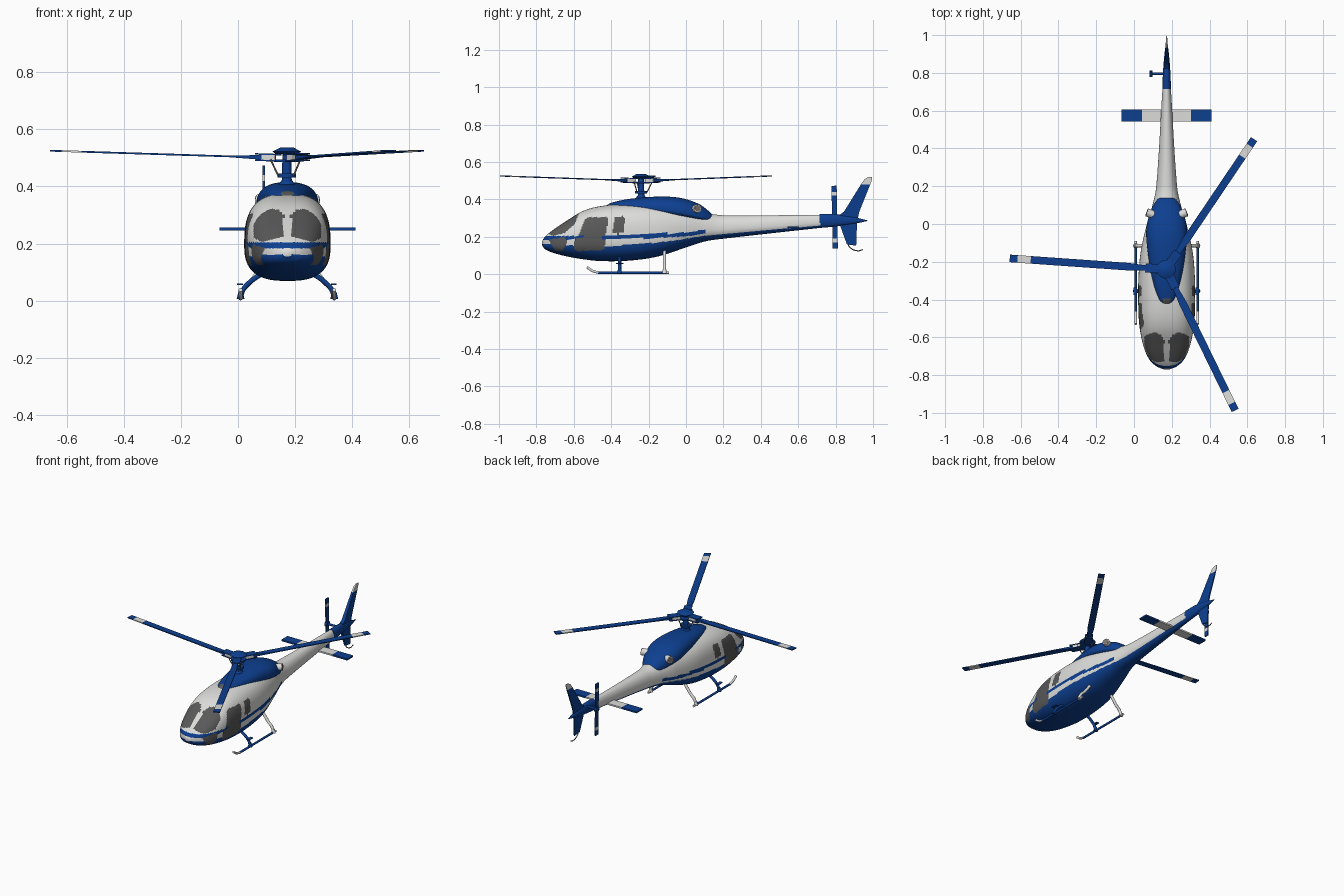
import bpy, bmesh, math
from mathutils import Matrix, Vector

cube = bpy.data.objects.get("Cube")
if cube:
    bpy.data.objects.remove(cube)

CX = 0.173  # centre line of the airframe


def material(name, rgb):
    m = bpy.data.materials.new(name)
    m.use_nodes = True
    m.diffuse_color = (*rgb, 1)
    m.node_tree.nodes["Principled BSDF"].inputs["Base Color"].default_value = (*rgb, 1)
    return m


WHITE = material("white paint", (0.72, 0.72, 0.71))
BLUE = material("blue paint", (0.004, 0.05, 0.28))
GLASS = material("grey glass", (0.1, 0.1, 0.1))
METAL = material("exhaust metal", (0.2, 0.17, 0.15))


def finish(name, bm, mats, smooth=True):
    me = bpy.data.meshes.new(name)
    bmesh.ops.recalc_face_normals(bm, faces=bm.faces)
    bm.to_mesh(me)
    bm.free()
    ob = bpy.data.objects.new(name, me)
    bpy.context.collection.objects.link(ob)
    for m in mats:
        me.materials.append(m)
    if smooth:
        bpy.ops.object.select_all(action="DESELECT")
        ob.select_set(True)
        bpy.context.view_layer.objects.active = ob
        bpy.ops.object.shade_smooth_by_angle(angle=math.radians(40))
    return ob


def interp(rows, y):
    """Smooth interpolation of station rows keyed by their first value."""
    y = min(max(y, rows[0][0]), rows[-1][0])
    i = next(k for k in range(len(rows) - 1) if y <= rows[k + 1][0])
    a, b = rows[i], rows[i + 1]
    h = b[0] - a[0]
    t = (y - a[0]) / h

    def slope(k, c):
        p, q = rows[max(k - 1, 0)], rows[min(k + 1, len(rows) - 1)]
        return (q[c] - p[c]) / (q[0] - p[0])
    return [a[c] * (1 + 2 * t) * (1 - t) ** 2 + b[c] * t * t * (3 - 2 * t)
            + h * (slope(i, c) * t * (1 - t) ** 2 - slope(i + 1, c) * t * t * (1 - t))
            for c in range(1, len(a))]


def loft(name, rows, rings, around, mats, power, mid, paint=None):
    """Skin of rounded sections; rows hold y, bottom, top, half width."""
    bm = bmesh.new()
    y0, y1 = rows[0][0], rows[-1][0]
    loops = []
    for i in range(rings + 1):
        y = y0 + (y1 - y0) * (i / rings) ** 1.4
        zb, zt, hw = interp(rows, y)
        zm, e = zb + mid * (zt - zb), 2 / power(y)
        loop = []
        for j in range(around):
            a = 2 * math.pi * (j + 0.5) / around
            c, s = math.cos(a), math.sin(a)
            x = math.copysign(abs(c) ** e, c) * hw
            z = zm + math.copysign(abs(s) ** e, s) * ((zt - zm) if s > 0 else (zm - zb))
            loop.append(bm.verts.new((CX + x, y, z)))
        loops.append(loop)
    for p, q in zip(loops, loops[1:]):
        for j in range(around):
            k = (j + 1) % around
            bm.faces.new((p[j], p[k], q[k], q[j]))
    bm.faces.new(loops[0])
    bm.faces.new(loops[-1])
    if paint:
        for f in bm.faces:
            c = f.calc_center_median()
            f.material_index = paint(abs(c.x - CX), c.y, c.z)
    return finish(name, bm, mats)


def prism(name, outline, mat, matrix=Matrix()):
    """Plate from (u, v, half thickness) points; thickness runs along x."""
    bm = bmesh.new()
    sides = [[bm.verts.new(matrix @ Vector((s * t, u, v))) for u, v, t in outline] for s in (-1, 1)]
    n = len(outline)
    for side in sides:
        bm.faces.new(side)
    for i in range(n):
        j = (i + 1) % n
        bm.faces.new((sides[0][i], sides[0][j], sides[1][j], sides[1][i]))
    return finish(name, bm, [mat], False)


def box(name, lo, hi, mat, matrix=Matrix()):
    bm = bmesh.new()
    bmesh.ops.create_cube(bm, size=1)
    for v in bm.verts:
        v.co = matrix @ Vector([l + (c + 0.5) * (h - l) for c, l, h in zip(v.co, lo, hi)])
    return finish(name, bm, [mat], False)


def rod(name, a, b, r, mat, r2=None, matrix=Matrix()):
    a, b = Vector(a), Vector(b)
    m = matrix @ Matrix.Translation((a + b) / 2) @ (b - a).to_track_quat("Z", "Y").to_matrix().to_4x4()
    bm = bmesh.new()
    bmesh.ops.create_cone(bm, cap_ends=True, segments=20, radius1=r,
                          radius2=r if r2 is None else r2, depth=(b - a).length, matrix=m)
    return finish(name, bm, [mat])


def pipe(name, points, r, mat):
    cu = bpy.data.curves.new(name, "CURVE")
    cu.dimensions, cu.bevel_depth, cu.bevel_resolution, cu.use_fill_caps = "3D", r, 3, True
    sp = cu.splines.new("BEZIER")
    sp.bezier_points.add(len(points) - 1)
    for bp, p in zip(sp.bezier_points, points):
        bp.co = p
        bp.handle_left_type = bp.handle_right_type = "AUTO"
    cu.materials.append(mat)
    ob = bpy.data.objects.new(name, cu)
    bpy.context.collection.objects.link(ob)


def inside(poly, u, v):
    hit = False
    for (a, b), (c, d) in zip(poly, poly[1:] + poly[:1]):
        if (b > v) != (d > v) and u < a + (v - b) * (c - a) / (d - b):
            hit = not hit
    return hit


# Fuselage with painted windows and stripes
BODY = [(-0.77, .155, .175, .015), (-0.755, .135, .2, .052), (-0.72, .118, .23, .09),
        (-0.65, .098, .278, .122), (-0.55, .08, .338, .143), (-0.45, .07, .365, .15),
        (-0.3, .073, .375, .15), (-0.15, .095, .37, .138), (0, .143, .355, .105),
        (0.1, .175, .33, .075), (0.2, .19, .315, .055), (0.72, .248, .318, .022)]
BELLY = [(-0.77, .163), (-0.45, .15), (-0.1, .175), (0.1, .205), (0.72, .26)]
STRIPE = [(-0.77, .183), (-0.4, .186), (0, .203), (0.1, .218)]
WINDSHIELD = [(.013, .225), (.09, .205), (.118, .22), (.12, .31), (.105, .33), (.03, .318), (.013, .3)]
SIDE_WINDOWS = [
    [(-.575, .205), (-.54, .295), (-.52, .305), (-.425, .305), (-.415, .29), (-.43, .21), (-.45, .2)],
    [(-.395, .22), (-.38, .305), (-.34, .31), (-.325, .295), (-.335, .225), (-.36, .213)],
    [(-.6, .135), (-.6, .175), (-.575, .2), (-.43, .195), (-.435, .13), (-.58, .123)],
    [(-.735, .185), (-.65, .198), (-.635, .17), (-.66, .125), (-.7, .125)]]


def body_paint(x, y, z):
    if y < -0.61 + (z - 0.23) * 0.4 and inside(WINDSHIELD, x, z):
        return 2
    if x > 0.062 and any(inside(w, y, z) for w in SIDE_WINDOWS):
        return 2
    low = interp(STRIPE, y)[0]
    if z < interp(BELLY, y)[0] or (y < 0.1 and low < z < low + 0.021):
        return 1
    return 0


loft("fuselage", BODY, 230, 132, [WHITE, BLUE, GLASS],
     lambda y: 2.7 if y < -0.2 else max(2.1, 2.7 - (y + 0.2) * 1.5), 0.42, body_paint)

# Engine cowling with front intake, and exhausts
COWL = [(-0.43, .34, .365, .02), (-0.4, .335, .382, .045), (-0.3, .33, .403, .075),
        (-0.15, .32, .415, .1), (-0.03, .3, .408, .108), (0.07, .285, .375, .085),
        (0.13, .28, .33, .05), (0.155, .285, .3, .02)]
loft("engine_cowling", COWL, 60, 64, [BLUE, GLASS], lambda y: 2.4, 0.3,
     lambda x, y, z: int(y < -0.395 and z > 0.365 and x < 0.022))
for side, s in (("left", 1), ("right", -1)):
    rod(side + "_exhaust", (CX + s * .05, .04, .345), (CX + s * .105, .062, .352), .022, WHITE)
    rod(side + "_exhaust_mouth", (CX + s * .1, .06, .352), (CX + s * .107, .063, .352), .017, METAL)

# Tail cone, fins and tail skid
loft("tail_cone", [(0.715, .247, .322, .023), (0.8, .255, .322, .02), (0.9, .27, .305, .012),
                   (0.97, .284, .288, .002)], 16, 24, [BLUE], lambda y: 2.2, 0.5)
AT = Matrix.Translation((CX, 0, 0))
prism("upper_fin", [(.8, .3, .012), (.845, .335, .012), (.935, .48, .007), (.985, .48, .003),
                    (.925, .33, .004), (.915, .28, .004)], BLUE, AT)
prism("upper_fin_tip", [(.935, .48, .007), (.955, .508, .005), (.975, .52, .003),
                        (.995, .52, .002), (.995, .505, .002), (.985, .48, .003)], WHITE, AT)
prism("lower_fin", [(.815, .285, .01), (.86, .16, .006), (.91, .152, .003), (.915, .29, .004)], BLUE, AT)
pipe("tail_skid", [(CX, .865, .165), (CX, .875, .145), (CX, .92, .125), (CX, .945, .132)], .003, METAL)

# Horizontal stabiliser in three painted sections
for name, x0, x1, mat in (("right_stabiliser_end", -.238, -.13, BLUE), ("stabiliser", -.13, .13, WHITE),
                          ("left_stabiliser_end", .13, .238, BLUE)):
    box(name, (CX + x0, .543, .246), (CX + x1, .605, .256), mat)

# Tail rotor
HUB_Y, HUB_Z = 0.795, 0.305
rod("tail_rotor_shaft", (CX, HUB_Y, HUB_Z), (.085, HUB_Y, HUB_Z), .007, BLUE)
rod("tail_rotor_hub", (.098, HUB_Y, HUB_Z), (.082, HUB_Y, HUB_Z), .018, BLUE)
for k in range(2):
    m = Matrix.Translation((.09, HUB_Y, HUB_Z)) @ Matrix.Rotation(math.pi * k + .02, 4, "X")
    for name, z0, z1, mat in (("root", .01, .115, BLUE), ("band", .115, .135, WHITE), ("tip", .135, .168, BLUE)):
        box(f"tail_blade_{name}_{k + 1}", (-.004, -.014, z0), (.004, .014, z1), mat, m)

# Main rotor mast and hub
RX, RY = CX - .002, -0.24
for name, z0, z1, r, r2 in (("mast", .39, .53, .018, .015), ("swashplate", .432, .445, .032, .032),
                            ("mast_collar", .405, .42, .03, .02), ("hub_plate", .485, .494, .045, .045),
                            ("hub_cap", .514, .522, .04, .05), ("hub_dome", .522, .537, .05, .022)):
    rod(name, (RX, RY, z0), (RX, RY, z1), r, BLUE, r2)

# Three blades with grips, bands and pitch links
for k in range(3):
    spin = Matrix.Translation((RX, RY, .499)) @ Matrix.Rotation(math.radians(176 - 120 * k), 4, "Z")
    m = spin @ Matrix.Rotation(math.radians(-1.8), 4, "Y")
    n = k + 1
    for z in (-.013, .009):
        box(f"grip_plate_{n}", (.02, -.024, z), (.11, .024, z + .005), BLUE, m)
    box(f"grip_core_{n}", (.04, -.02, -.008), (.09, .02, .009), WHITE, m)
    flat = m @ Matrix.Rotation(math.radians(90), 4, "Y")
    prism(f"blade_neck_{n}", [(-.012, .09, .008), (.012, .09, .008), (.02, .2, .003), (-.02, .2, .003)],
          BLUE, flat)
    for name, r0, r1, mat in (("main", .2, .72, BLUE), ("band", .72, .79, WHITE), ("tip", .79, .831, BLUE)):
        box(f"blade_{name}_{n}", (r0, -.02, -.003), (r1, .02, .003), mat, m)
    rod(f"pitch_link_{n}", (.03, .012, -.06), (.055, .026, -.005), .003, METAL, matrix=spin)

# Landing gear
for side, s in (("left", 1), ("right", -1)):
    x = CX + s * .164
    pipe(side + "_skid", [(x, -.47, .008), (x, -.3, .008), (x, -.12, .008)], .007, BLUE)
    pipe(side + "_skid_toe", [(x, -.53, .038), (x, -.5, .018), (x, -.465, .008)], .007, WHITE)
    pipe(side + "_skid_heel", [(x, -.125, .008), (x, -.09, .008)], .007, WHITE)
    for name, y, top, mat in (("front", -.355, .085, BLUE), ("rear", -.115, .125, WHITE)):
        pipe(f"{side}_{name}_leg", [(x, y, .008), (CX + s * .155, y, .038),
                                    (CX + s * .125, y, .07), (CX + s * .07, y, top + .02)], .009, mat)
        rod(f"{side}_{name}_leg_foot", (x, y, .005), (x, y, .03), .014, mat, .008)
    box(side + "_step", (x - .012, -.375, .055), (x + .008, -.335, .06), BLUE)
